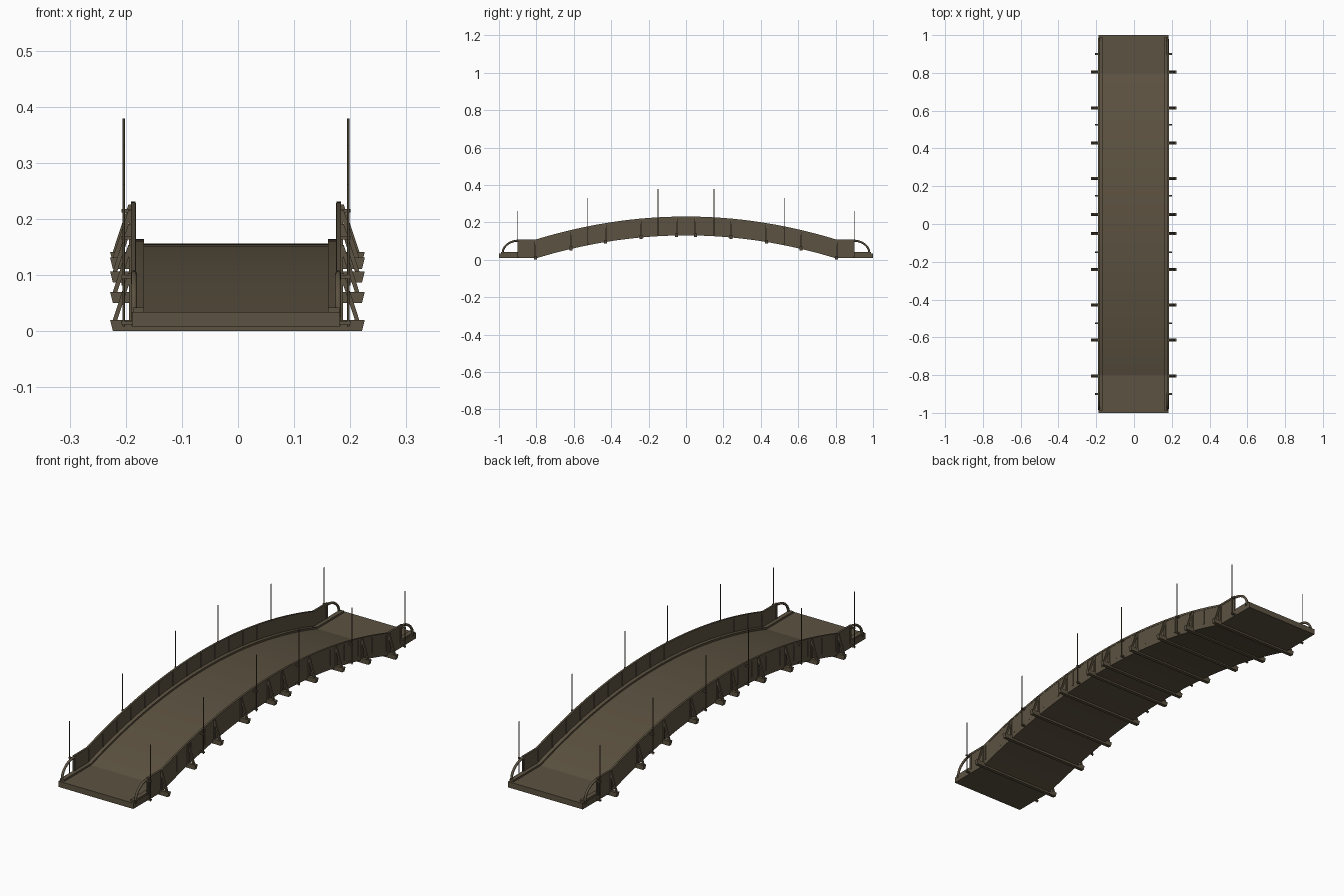
import bpy, bmesh, math
from mathutils import Vector

if "Cube" in bpy.data.objects:
    bpy.data.objects.remove(bpy.data.objects["Cube"])

wood = bpy.data.materials.new("dark weathered brown")
wood.use_nodes = True
color = (0.107, 0.084, 0.052, 1)
wood.diffuse_color = color
wood.node_tree.nodes["Principled BSDF"].inputs["Base Color"].default_value = color

CX = -0.0035      # bridge axis
WALL = 0.1        # parapet height


def base(y):
    """Underside height of the arch, flat past the ramps."""
    return 0.008 + 0.122 * max(0, 1 - (y / 0.8) ** 2)


def finish(name, bm):
    bmesh.ops.recalc_face_normals(bm, faces=bm.faces)
    mesh = bpy.data.meshes.new(name)
    bm.to_mesh(mesh)
    bm.free()
    mesh.materials.append(wood)
    obj = bpy.data.objects.new(name, mesh)
    bpy.context.collection.objects.link(obj)
    return obj


def loft(name, rings):
    bm = bmesh.new()
    loops = [[bm.verts.new(p) for p in ring] for ring in rings]
    for a, b in zip(loops, loops[1:]):
        for i in range(len(a)):
            j = (i + 1) % len(a)
            bm.faces.new((a[i], a[j], b[j], b[i]))
    bm.faces.new(loops[0])
    bm.faces.new(loops[-1])
    return finish(name, bm)


def arched_strip(name, x0, x1, low, high, end):
    """Rectangular section swept along the arch."""
    ys = [-0.8 + 0.05 * i for i in range(33)]
    ys = [-end] + ys + [end]
    return loft(name, [[(x0, y, base(y) + low), (x1, y, base(y) + low),
                        (x1, y, base(y) + high), (x0, y, base(y) + high)] for y in ys])


def box(name, x0, x1, y, width, z0, z1):
    h = width / 2
    return loft(name, [[(x0, v, z0), (x1, v, z0), (x1, v, z1), (x0, v, z1)] for v in (y - h, y + h)])


def rod(name, points, radius, sides=8):
    """Round bar through points that lie in a plane."""
    pts = [Vector(p) for p in points]
    rings = []
    for i, p in enumerate(pts):
        t = (pts[min(i + 1, len(pts) - 1)] - pts[max(i - 1, 0)]).normalized()
        u = Vector((1, 0, 0)) if abs(t.x) < 0.5 else Vector((0, 1, 0))
        u = (u - t * u.dot(t)).normalized()
        v = t.cross(u)
        rings.append([p + radius * (math.cos(a) * u + math.sin(a) * v)
                      for a in (math.tau * k / sides for k in range(sides))])
    return loft(name, rings)


# Roadway
arched_strip("deck", CX - 0.185, CX + 0.185, 0, 0.026, 1)

# Cross beams with bevelled ends
beam_ys = [s * y for y in (0.05, 0.24, 0.43, 0.615, 0.805) for s in (-1, 1)]
for y in beam_ys:
    z0 = base(y) - 0.008
    loft("cross_beam", [[(-0.223, v, z0), (0.221, v, z0), (0.226, v, z0 + 0.02), (-0.228, v, z0 + 0.02)]
                        for v in (y - 0.008, y + 0.008)])

for s, side in ((1, "left"), (-1, "right")):
    # Parapet, kerb and cap rail
    arched_strip(side + "_parapet", CX + s * 0.180, CX + s * 0.186, 0, WALL, 0.9)
    arched_strip(side + "_kerb", CX + s * 0.164, CX + s * 0.184, 0.02, 0.034, 0.99)
    arched_strip(side + "_cap_rail", CX + s * 0.179, CX + s * 0.1875, WALL - 0.008, WALL + 0.001, 0.9)

    # Panel ribs on both faces of the parapet
    for i in range(19):
        y = -0.89 + i * 1.78 / 18
        b = base(y)
        box(side + "_panel_rib", CX + s * 0.178, CX + s * 0.1875, y, 0.007, b + 0.02, b + WALL - 0.002)

    # Sloping braces from the beam ends to the rail
    for y in beam_ys:
        b = base(y)
        rings = []
        for x, z in ((0.217, b + 0.008), (0.188, b + WALL - 0.004)):
            rings.append([(CX + s * (x + dx), y + dy, z)
                          for dx, dy in ((-0.004, -0.004), (0.004, -0.004), (0.004, 0.004), (-0.004, 0.004))])
        loft(side + "_brace", rings)
        box(side + "_beam_post", CX + s * 0.185, CX + s * 0.191, y, 0.01, b, b + WALL - 0.004)

    # Slender poles held by brackets
    for y in (-0.9, -0.525, -0.15, 0.15, 0.525, 0.9):
        b = base(y)
        x = CX + s * 0.2
        rod(side + "_pole", [(x, y, b), (x, y, b + 0.253)], 0.0022, 6)
        for z in (b + 0.004, b + WALL - 0.014):
            box(side + "_pole_bracket", CX + s * 0.184, CX + s * 0.204, y, 0.008, z, z + 0.006)

    # Curved end rails
    for e in (-1, 1):
        arc = [(CX + s * 0.182, e * (0.895 + 0.085 * math.sin(a)), 0.036 + 0.066 * math.cos(a))
               for a in (math.pi / 2 * i / 10 for i in range(11))]
        arc.append((arc[-1][0], arc[-1][1], 0.025))
        rail = rod(side + "_end_rail", arc, 0.0055)
        for poly in rail.data.polygons:
            poly.use_smooth = len(poly.vertices) == 4
